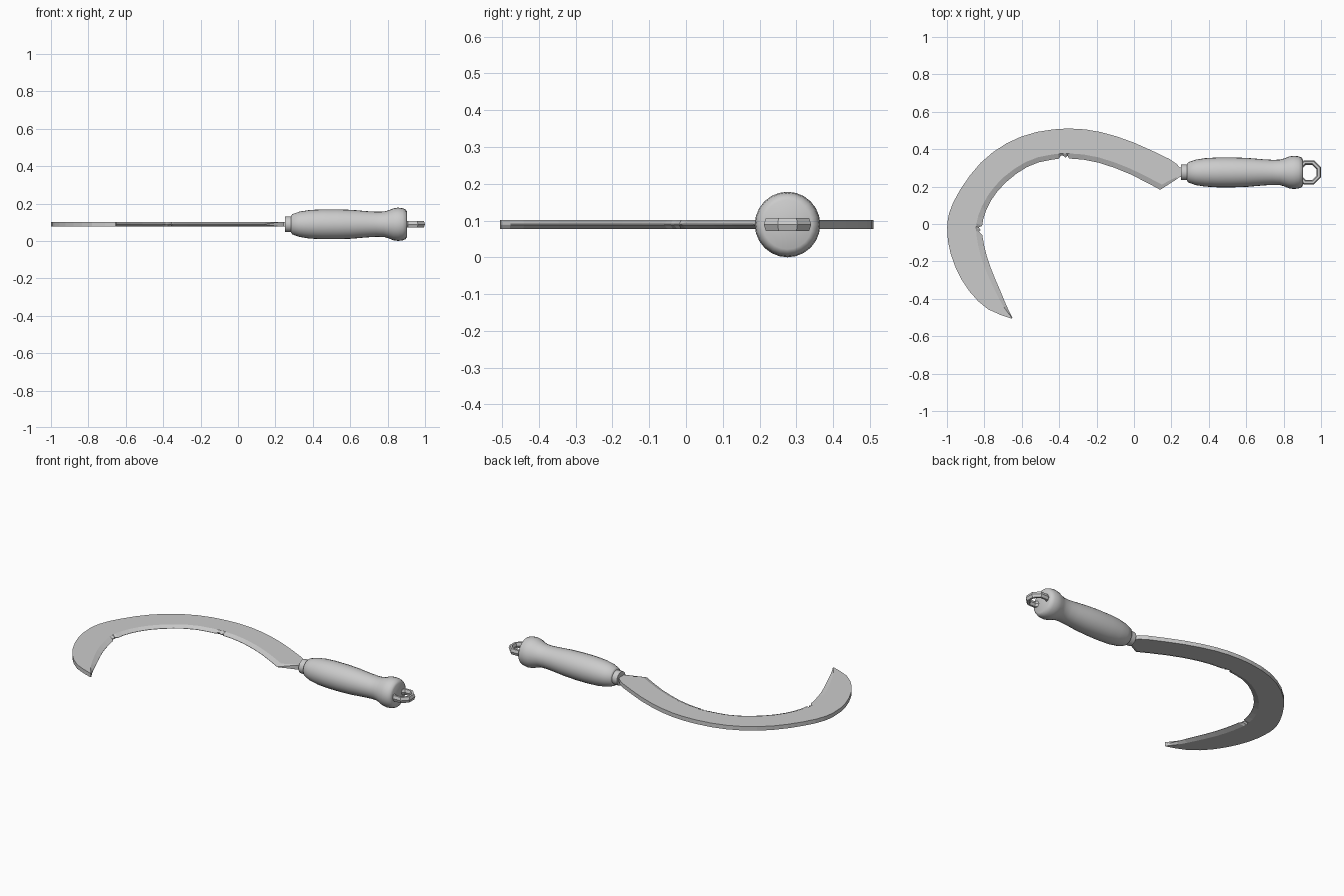
import bpy, bmesh, math
from mathutils import Vector, Matrix

if "Cube" in bpy.data.objects:
    bpy.data.objects.remove(bpy.data.objects["Cube"])

ZC, YC = 0.093, 0.276      # blade mid height, handle axis


def make_object(name, bm, smooth=None):
    bmesh.ops.recalc_face_normals(bm, faces=bm.faces[:])
    me = bpy.data.meshes.new(name)
    bm.to_mesh(me)
    bm.free()
    ob = bpy.data.objects.new(name, me)
    bpy.context.collection.objects.link(ob)
    if smooth:
        bpy.context.view_layer.objects.active = ob
        ob.select_set(True)
        bpy.ops.object.shade_smooth_by_angle(angle=math.radians(smooth))
        ob.select_set(False)
    return ob


def spline(pts, t):
    """Catmull-Rom point at parameter t (0..len-1)."""
    n = len(pts) - 1
    i = min(int(t), n - 1)
    u = t - i
    a, b, c, d = (Vector(pts[min(max(k, 0), n)]) for k in range(i - 1, i + 3))
    return 0.5 * (2 * b + (c - a) * u + (2 * a - 5 * b + 4 * c - d) * u * u
                  + (3 * b - a - 3 * c + d) * u ** 3)


# Blade: paired points along the spine (x, y) and the cutting edge (x, y)
stations = [
    (0.19, 0.347, 0.14, 0.183), (0.00, 0.435, -0.02, 0.266),
    (-0.18, 0.492, -0.19, 0.328), (-0.34, 0.510, -0.35, 0.350),
    (-0.52, 0.492, -0.51, 0.330), (-0.68, 0.432, -0.63, 0.268),
    (-0.82, 0.327, -0.73, 0.175), (-0.93, 0.182, -0.79, 0.075),
    (-0.99, 0.050, -0.813, -0.02), (-0.995, -0.09, -0.80, -0.12),
    (-0.955, -0.23, -0.768, -0.23), (-0.88, -0.36, -0.72, -0.345),
    (-0.78, -0.456, -0.68, -0.44), (-0.655, -0.506, -0.65, -0.503),
]
# Chips in the edge: spline parameter -> depth as fraction of blade width
chips = {2.98: 0.0, 3.04: 0.10, 3.10: 0.02, 3.17: 0.09, 3.24: 0.12, 3.33: 0.0,
         7.90: 0.0, 8.05: 0.10, 8.15: 0.03, 8.27: 0.09, 8.40: 0.0}
H = 0.0125
params = {i / 2: 0.0 for i in range(2 * len(stations) - 1) if i not in (6, 16)}
params.update(chips)

# Section rows: spine, bevel line, edge, edge half thickness
rows = [((0.27, 0.302), (0.27, 0.256), (0.27, 0.250), H),
        ((0.243, 0.302), (0.243, 0.256), (0.243, 0.250), H),
        ((0.232, 0.318), (0.228, 0.252), (0.226, 0.238), H)]
for t, depth in sorted(params.items()):
    p = spline(stations, t)
    o, e = Vector(p[:2]), Vector(p[2:])
    rows.append((o, e.lerp(o, 0.17), e.lerp(o, depth), 0.001))

bm = bmesh.new()
rings = []
for o, b, e, h in rows:
    section = [(o, H), (b, H), (e, h), (e, -h), (b, -H), (o, -H)]
    rings.append([bm.verts.new((q[0], q[1], ZC + z)) for q, z in section])
for r, s in zip(rings, rings[1:]):
    for k in range(6):
        j = (k + 1) % 6
        bm.faces.new((r[k], r[j], s[j], s[k]))
bm.faces.new(rings[0])
bm.faces.new(rings[-1])
make_object("blade", bm)


def turned(name, profile, segments):
    """Lathe a profile of (x, radius) around the handle axis."""
    bm = bmesh.new()
    loops = []
    for x, r in profile:
        loops.append([bm.verts.new((x, YC + r * math.cos(a), ZC + r * math.sin(a)))
                      for a in (2 * math.pi * k / segments for k in range(segments))])
    for p, q in zip(loops, loops[1:]):
        for k in range(segments):
            j = (k + 1) % segments
            bm.faces.new((p[k], p[j], q[j], q[k]))
    bm.faces.new(loops[0])
    bm.faces.new(loops[-1])
    return make_object(name, bm, 40)


# Metal collar and turned wooden grip
turned("collar", [(0.25, 0.042), (0.30, 0.042)], 24)
turned("handle", [(0.284, 0.046), (0.29, 0.054), (0.33, 0.068), (0.38, 0.076),
                  (0.45, 0.080), (0.53, 0.080), (0.61, 0.077), (0.69, 0.070),
                  (0.74, 0.067), (0.78, 0.068), (0.805, 0.075), (0.83, 0.085),
                  (0.855, 0.089), (0.88, 0.086), (0.897, 0.079), (0.904, 0.067)], 24)

# Octagonal hanging ring with a hexagonal section
bm = bmesh.new()
grid = []
for i in range(8):
    a = math.radians(22.5 + 45 * i)
    ring = []
    for k in range(6):
        c = math.radians(60 * k)
        r = 0.057 + 0.013 * math.cos(c)
        ring.append(bm.verts.new((0.935 + r * math.cos(a), YC + r * math.sin(a),
                                  ZC + 0.02 * math.sin(c))))
    grid.append(ring)
for i in range(8):
    p, q = grid[i], grid[(i + 1) % 8]
    for k in range(6):
        j = (k + 1) % 6
        bm.faces.new((p[k], p[j], q[j], q[k]))
make_object("hanging_ring", bm)

# Rest the lowest point on the ground
bpy.context.view_layer.update()
low = min(v.co.z for o in bpy.data.objects for v in o.data.vertices)
for o in bpy.data.objects:
    o.data.transform(Matrix.Translation((0, 0, -low)))
